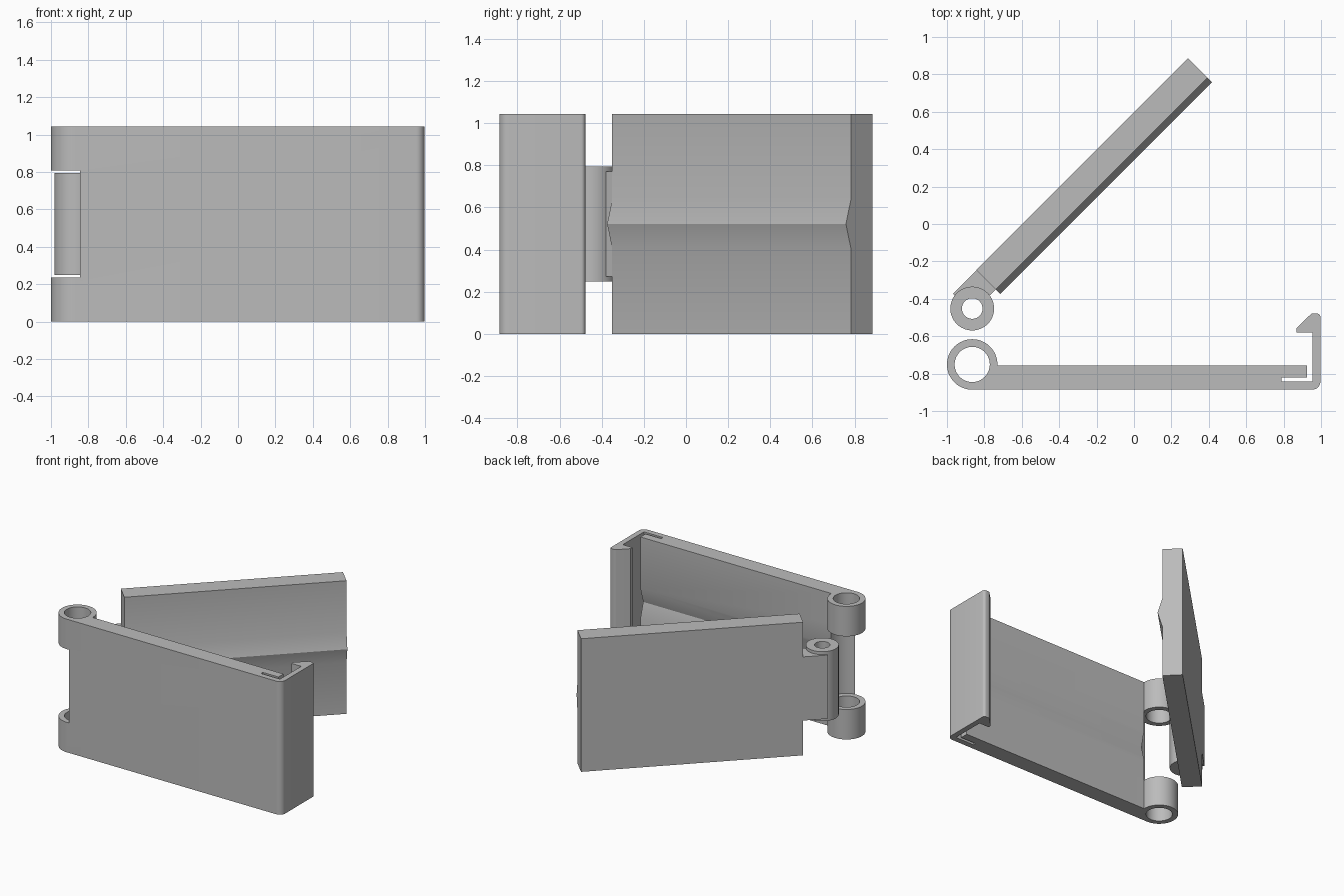
import bpy, bmesh, math
from mathutils import Vector

if "Cube" in bpy.data.objects:
    bpy.data.objects.remove(bpy.data.objects["Cube"])

H = 1.043            # overall height
MID = H / 2
RIDGE = 0.034        # depth of sealing ridge and groove
HALF = 0.117         # half height of ridge and groove

grey = bpy.data.materials.new("grey_plastic")
grey.diffuse_color = (0.5, 0.5, 0.5, 1)
grey.use_nodes = True
grey.node_tree.nodes["Principled BSDF"].inputs["Base Color"].default_value = grey.diffuse_color


def prism(name, ring, sweep):
    """Solid made by sweeping a closed ring of 3D points along a vector."""
    bm = bmesh.new()
    face = bm.faces.new([bm.verts.new(p) for p in ring])
    ext = bmesh.ops.extrude_face_region(bm, geom=[face])
    verts = [g for g in ext["geom"] if isinstance(g, bmesh.types.BMVert)]
    bmesh.ops.translate(bm, verts=verts, vec=sweep)
    bmesh.ops.recalc_face_normals(bm, faces=bm.faces)
    me = bpy.data.meshes.new(name)
    bm.to_mesh(me)
    bm.free()
    me.materials.append(grey)
    ob = bpy.data.objects.new(name, me)
    bpy.context.collection.objects.link(ob)
    return ob


def plate(name, outline, z0, z1):
    return prism(name, [(x, y, z0) for x, y in outline], (0, 0, z1 - z0))


def arc(cx, cy, r, a0, a1, n):
    return [(cx + r * math.cos(math.radians(a0 + (a1 - a0) * i / n)),
             cy + r * math.sin(math.radians(a0 + (a1 - a0) * i / n)))
            for i in range(n + 1)]


def circle(cx, cy, r, n=64):
    return arc(cx, cy, r, 0, 360, n)[:-1]


def cut(ob, *cutters):
    bpy.context.view_layer.objects.active = ob
    for c in cutters:
        m = ob.modifiers.new("cut", "BOOLEAN")
        m.operation, m.solver, m.object = "DIFFERENCE", "EXACT", c
        bpy.ops.object.modifier_apply(modifier=m.name)
        bpy.data.objects.remove(c)


def smooth(ob):
    bpy.ops.object.select_all(action="DESELECT")
    ob.select_set(True)
    bpy.context.view_layer.objects.active = ob
    bpy.ops.object.shade_smooth_by_angle(angle=math.radians(30))


# Latch arm: hinge ring, flat bar, slot and hook in one outline
HX, HY = -0.865, -0.751
BAR = -0.757
outline = (
    arc(0.952, -0.841, 0.045, -90, 0, 8)           # rounded outer corner
    + arc(0.977, -0.498, 0.02, 0, 90, 5)           # hook top
    + arc(0.958, -0.498, 0.02, 90, 135, 3)
    + [(0.87, -0.556), (0.87, -0.58), (0.954, -0.58),   # hook barb
       (0.954, -0.842), (0.789, -0.842), (0.789, -0.82),  # slot
       (0.925, -0.82), (0.925, BAR), (-0.73, BAR)]
    + arc(HX, HY, 0.135, 0, 270, 48)               # hinge ring
)
latch_arm = plate("latch_arm", outline, 0, H)
bore = plate("bore_cutter", circle(HX, HY, 0.094), -0.1, H + 0.1)
clearance = plate("clearance_cutter", circle(HX, HY, 0.1365), 0.235, H - 0.235)
groove = prism("groove_cutter",
               [(-0.75, BAR - RIDGE, MID),
                (-0.75, BAR + 0.01, MID + HALF * (1 + 0.01 / RIDGE)),
                (-0.75, BAR + 0.01, MID - HALF * (1 + 0.01 / RIDGE))],
               (1.69, 0, 0))
cut(latch_arm, bore, clearance, groove)
smooth(latch_arm)

# Swinging arm: slab at 45 degrees with a shallow ridge on its inner face
along = Vector((1, 1, 0)).normalized()
out = Vector((-1, 1, 0)).normalized()
corner = Vector((-0.74, -0.35, 0))
section = [(0.146, 0), (0.146, H), (0, H), (0, MID + HALF),
           (-RIDGE, MID), (0, MID - HALF), (0, 0)]
ring = [corner + out * v + Vector((0, 0, z)) for v, z in section]
smooth(prism("swing_arm", ring, along * 1.602))

# Neck joining the slab to its hinge barrel
neck = [(-0.843, -0.247), (-0.969, -0.373), (-0.935, -0.40),
        (-0.865, -0.388), (-0.77, -0.38), (-0.74, -0.35)]
plate("swing_neck", neck, 0.272, H - 0.272)

# Hinge barrel of the swinging arm
barrel = plate("swing_barrel", circle(-0.865, -0.452, 0.117), 0.249, H - 0.249)
cut(barrel, plate("barrel_bore_cutter", circle(-0.865, -0.452, 0.055), 0, H))
smooth(barrel)
